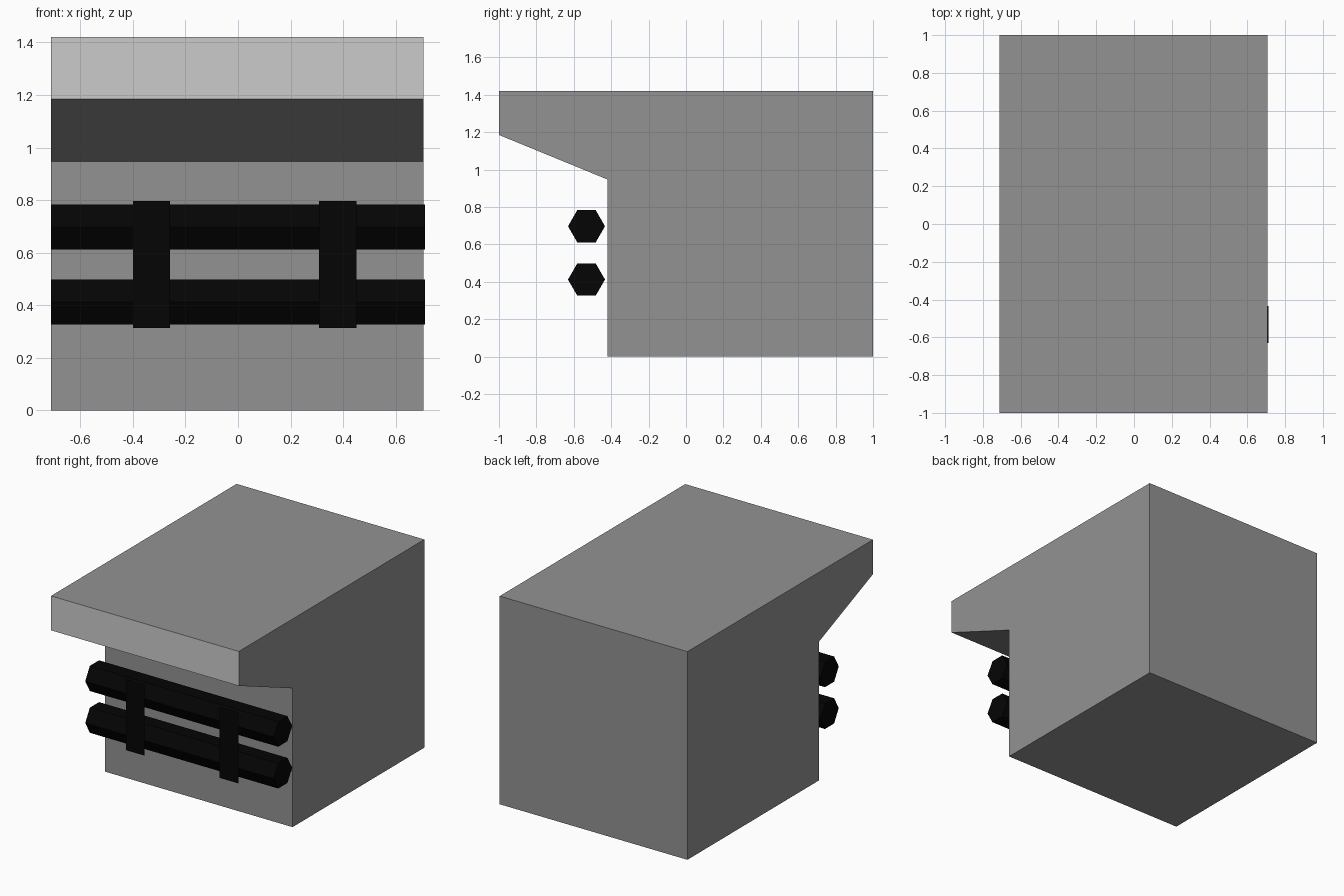
import bpy, bmesh
from math import cos, sin, pi

if "Cube" in bpy.data.objects:
    bpy.data.objects.remove(bpy.data.objects["Cube"])


def material(name, value):
    mat = bpy.data.materials.new(name)
    mat.diffuse_color = (value, value, value, 1)
    mat.use_nodes = True
    mat.node_tree.nodes["Principled BSDF"].inputs["Base Color"].default_value = mat.diffuse_color
    return mat


black = material("black", 0.0013)
dark_grey = material("dark_grey", 0.29)
light_grey = material("light_grey", 0.8)


def finish(name, bm, mats):
    me = bpy.data.meshes.new(name)
    bm.to_mesh(me)
    bm.free()
    for mat in mats:
        me.materials.append(mat)
    ob = bpy.data.objects.new(name, me)
    bpy.context.collection.objects.link(ob)
    return ob


def prism(name, profile, x0, x1, *mats):
    """Extrude a closed (y, z) profile along x."""
    bm = bmesh.new()
    face = bm.faces.new([bm.verts.new((x0, y, z)) for y, z in profile])
    ext = bmesh.ops.extrude_face_region(bm, geom=[face], use_keep_orig=True)
    verts = [g for g in ext["geom"] if isinstance(g, bmesh.types.BMVert)]
    bmesh.ops.translate(bm, verts=verts, vec=(x1 - x0, 0, 0))
    bmesh.ops.recalc_face_normals(bm, faces=bm.faces)
    return finish(name, bm, mats)


# Main block with overhanging, sloped lip
body = prism("body", [(-0.42, 0), (1, 0), (1, 1.42), (-1, 1.42), (-1, 1.185), (-0.42, 0.947)],
             -0.711, 0.706, dark_grey, light_grey)

# Light front edge of the lip
for poly in body.data.polygons:
    if poly.center.y < -0.99:
        poly.material_index = 1

# Two hexagonal bumper bars
for label, zc in (("upper", 0.697), ("lower", 0.412)):
    hexagon = [(-0.532 + 0.099 * cos(i * pi / 3), zc + 0.099 * sin(i * pi / 3)) for i in range(6)]
    prism(label + "_bar", hexagon, -0.711, 0.711, black)

# Two flat straps in front of the bars
for label, x in (("left", -0.40), ("right", 0.308)):
    bm = bmesh.new()
    corners = [(x, 0.313), (x + 0.142, 0.313), (x + 0.142, 0.797), (x, 0.797)]
    bm.faces.new([bm.verts.new((px, -0.638, pz)) for px, pz in corners])
    finish(label + "_strap", bm, [black])
